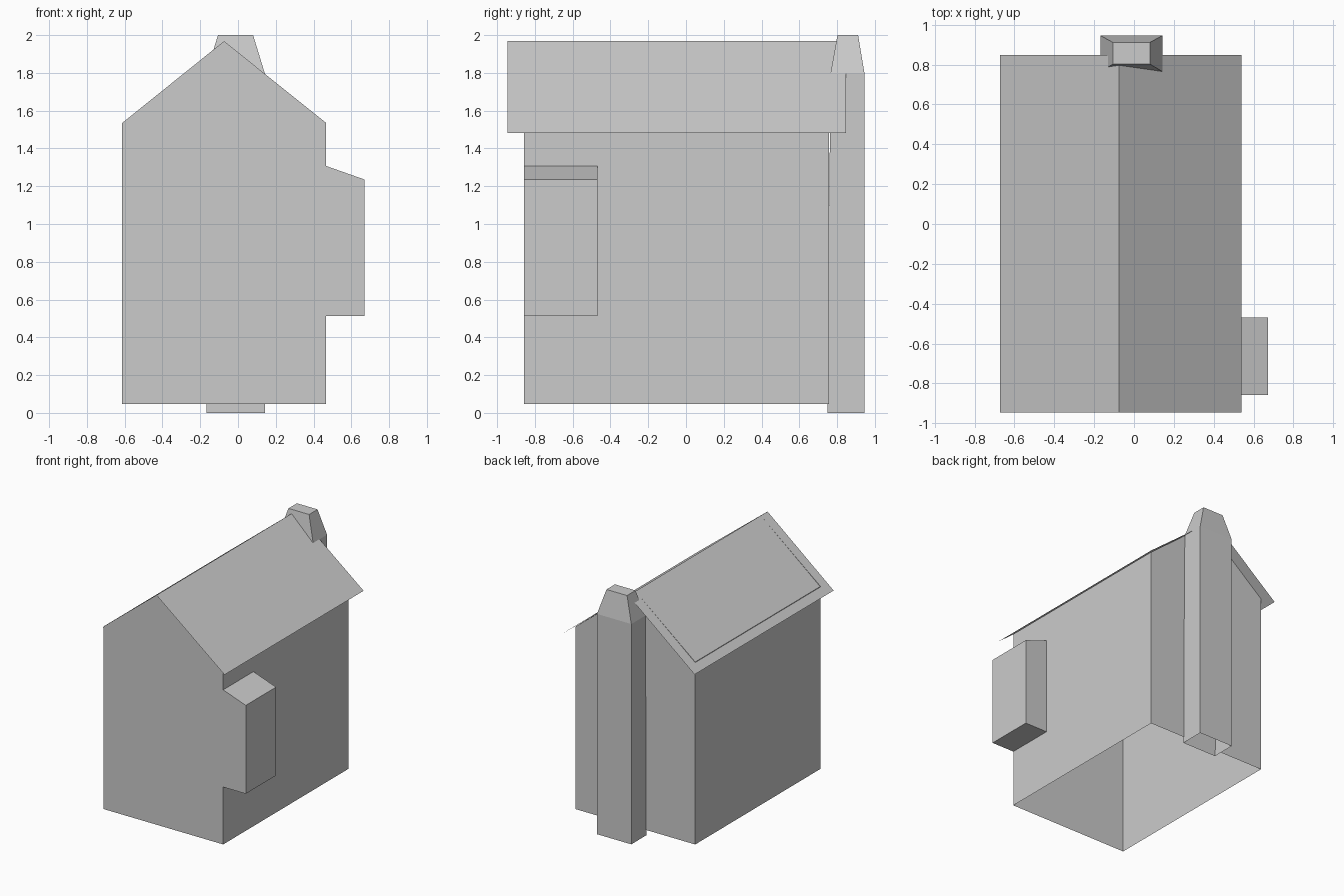
import bpy

if "Cube" in bpy.data.objects:
    bpy.data.objects.remove(bpy.data.objects["Cube"])


def make(name, verts, faces):
    mesh = bpy.data.meshes.new(name)
    mesh.from_pydata(verts, [], faces)
    mesh.update()
    obj = bpy.data.objects.new(name, mesh)
    bpy.context.collection.objects.link(obj)
    return obj


def box_ring(x0, x1, y0, y1, z):
    return [(x0, y0, z), (x1, y0, z), (x1, y1, z), (x0, y1, z)]


XL, XR, XC = -0.613, 0.467, -0.074      # wall sides and ridge line
YF, YB = -0.858, 0.757                  # front and back walls
Z0, ZE, ZR = 0.046, 1.535, 1.968        # wall foot, eaves, ridge

# House walls: open below and above, side wall notched where the bay joins
gable = [(XL, Z0), (XR, Z0), (XR, ZE), (XC, ZR), (XL, ZE)]
bay_profile = [(XR, 0.514), (0.671, 0.514), (0.671, 1.235), (XR, 1.307)]
bay_back = -0.468
verts = [(x, YF, z) for x, z in gable] + [(x, YB, z) for x, z in gable]
verts += [(x, YF, z) for x, z in bay_profile]
verts += [(x, bay_back, z) for x, z in bay_profile]
make("house_walls", verts, [
    (0, 1, 10, 13, 2, 3, 4),            # front gable
    (6, 5, 9, 8, 7),                    # back gable
    (5, 0, 4, 9),                       # left wall
    (1, 6, 7, 2, 13, 17, 14, 10),       # right wall around the bay
])

# Side bay: flush with the front, sloped top, open towards the house
make("side_bay", verts[10:], [
    (0, 1, 2, 3), (5, 4, 7, 6),
    (0, 4, 5, 1), (1, 5, 6, 2), (2, 6, 7, 3),
])

# Roof: two thin slopes overhanging the walls
RF, RB, ZO = -0.945, 0.848, 1.483
roof = [(x, y, z) for y in (RF, RB)
        for x, z in ((-0.671, ZO), (XC, ZR), (0.54, ZO))]
make("roof", roof, [(0, 1, 4, 3), (1, 2, 5, 4)])

# Chimney: shaft with a tapered, closed top and open foot
rings = (box_ring(-0.168, 0.142, 0.748, 0.945, 0.0)
         + box_ring(-0.168, 0.142, 0.765, 0.945, 1.797)
         + box_ring(-0.106, 0.08, 0.802, 0.911, 2.0))
sides = [(r + i, r + (i + 1) % 4, r + 4 + (i + 1) % 4, r + 4 + i)
         for r in (0, 4) for i in range(4)]
make("chimney", rings, sides + [(8, 9, 10, 11)])
